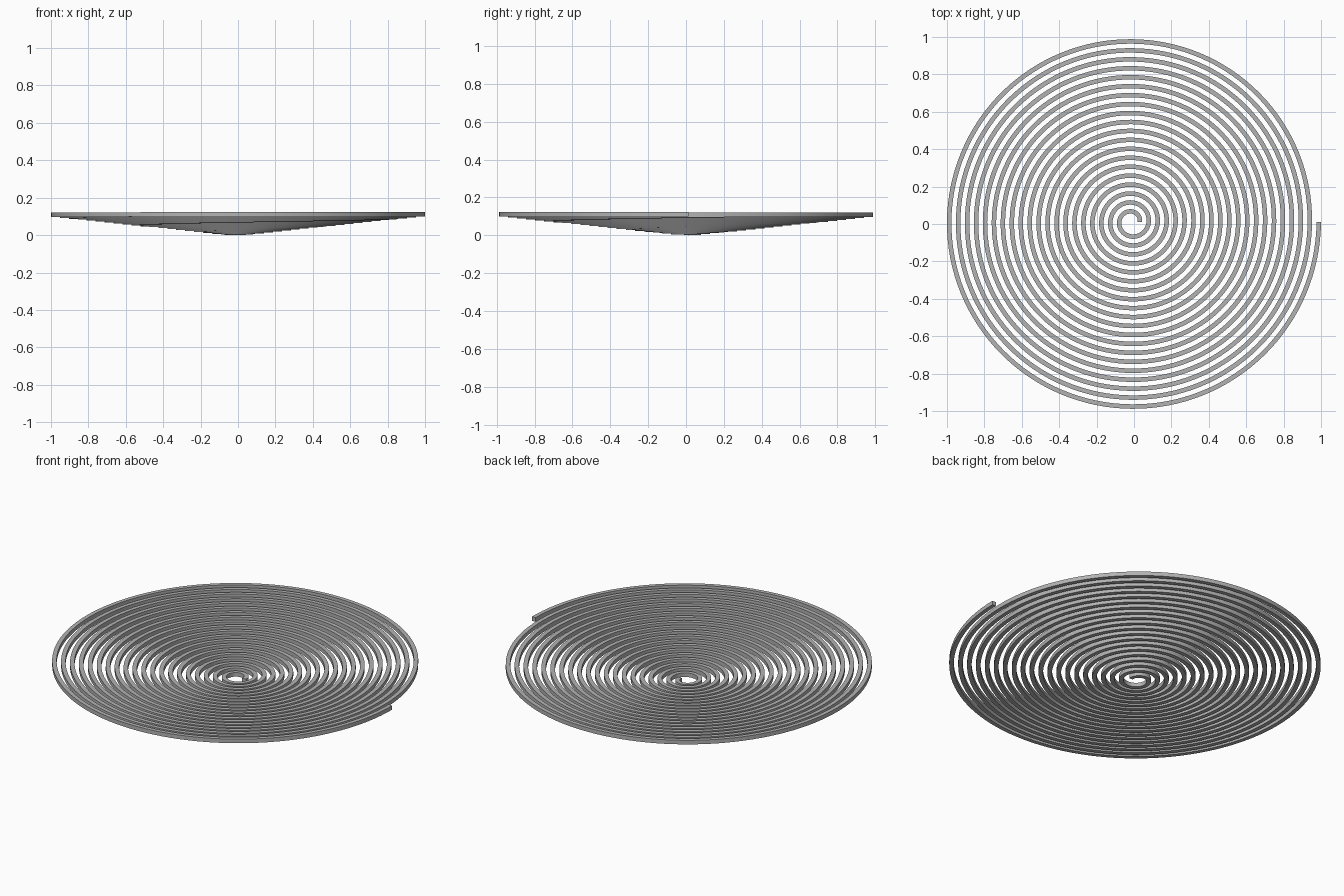
import bpy
import bmesh
from math import cos, sin, tau

cube = bpy.data.objects.get("Cube")
if cube:
    bpy.data.objects.remove(cube)

TURNS, STEPS = 20, 128           # coil turns, segments per turn
R_START, R_END = 0.043, 1.0      # centreline radii
RISE, BAR = 0.1, 0.024           # climb of the coil, side of the square bar
CX, CY = -0.012, 0.012           # coil axis

# Plain grey metal
grey = bpy.data.materials.new("grey_metal")
grey.use_nodes = True
colour = (0.45, 0.45, 0.45, 1)
grey.diffuse_color = colour
grey.node_tree.nodes["Principled BSDF"].inputs["Base Color"].default_value = colour

# Square bar swept along a rising conical spiral
bm = bmesh.new()
half = BAR / 2
section = [(-half, 0), (half, 0), (half, BAR), (-half, BAR)]


def add_ring(i):
    t = i / (TURNS * STEPS)
    angle = tau * i / STEPS
    radius = R_START + (R_END - R_START) * t
    return [bm.verts.new((CX + (radius + dr) * cos(angle),
                          CY + (radius + dr) * sin(angle),
                          RISE * t + dz)) for dr, dz in section]


first = previous = add_ring(0)
for i in range(1, TURNS * STEPS + 1):
    ring = add_ring(i)
    for k in range(4):
        n = (k + 1) % 4
        bm.faces.new((previous[k], previous[n], ring[n], ring[k]))
    previous = ring

# Flat end caps
bm.faces.new(first)
bm.faces.new(previous)
bmesh.ops.recalc_face_normals(bm, faces=bm.faces)

mesh = bpy.data.meshes.new("spiral_coil")
bm.to_mesh(mesh)
bm.free()
mesh.materials.append(grey)
coil = bpy.data.objects.new("spiral_coil", mesh)
bpy.context.collection.objects.link(coil)

# Smooth along the bar, sharp at its corners
bpy.context.view_layer.objects.active = coil
coil.select_set(True)
bpy.ops.object.shade_smooth_by_angle()
